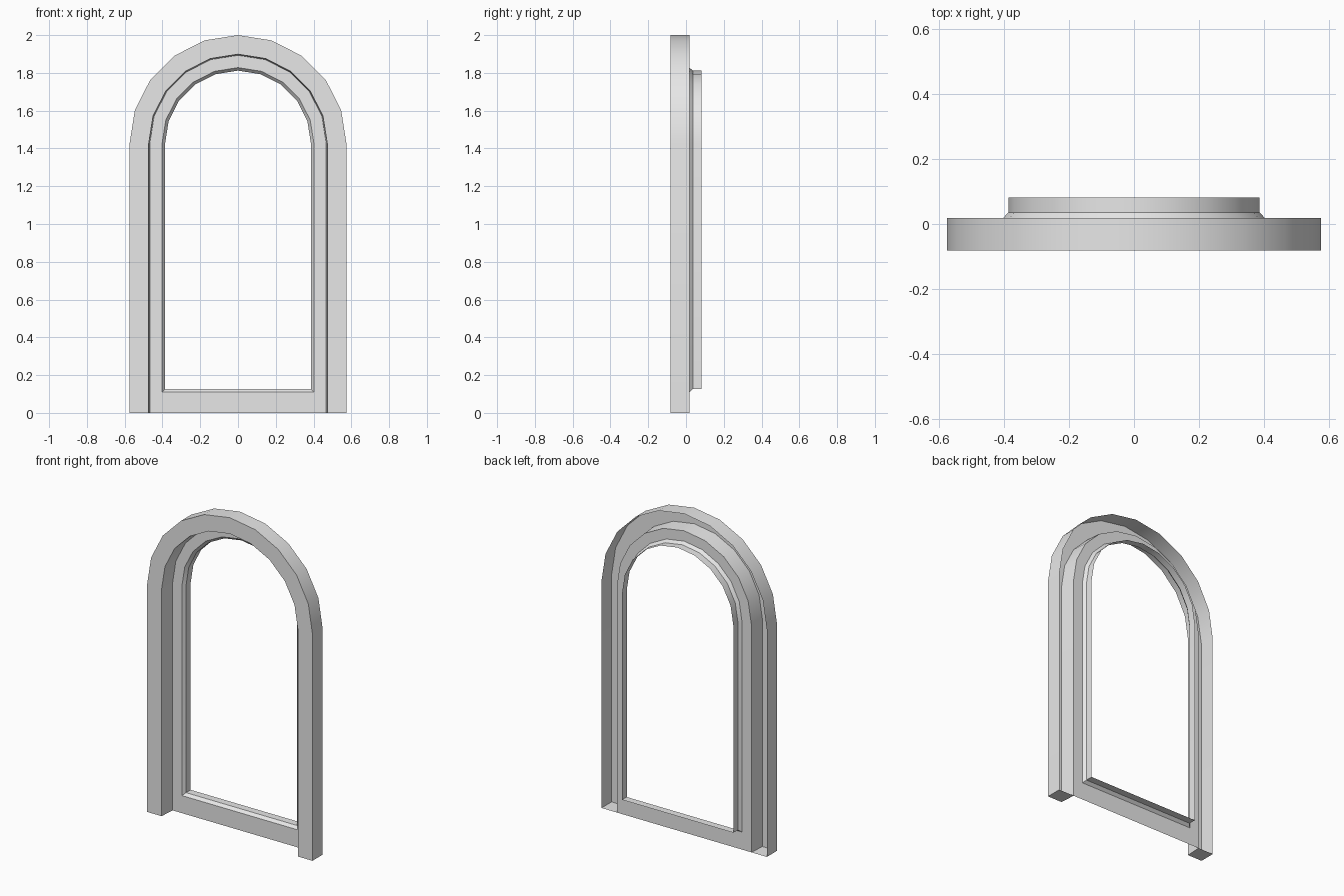
import bpy
import bmesh
from math import cos, sin, pi, radians

cube = bpy.data.objects.get("Cube")
if cube:
    bpy.data.objects.remove(cube, do_unlink=True)

SPRING = 1.426   # height where the arch begins
SEGMENTS = 10    # flat segments round the half circle
FRONT, FACE, BEVEL, BACK = -0.082, 0.018, 0.036, 0.082

grey = bpy.data.materials.new("plain grey")
grey.use_nodes = True
colour = (0.8, 0.8, 0.8, 1)
grey.diffuse_color = colour
grey.node_tree.nodes["Principled BSDF"].inputs["Base Color"].default_value = colour


def arch_line(bm, radius, y, bottom):
    """Arch outline from the foot at +x, over the top, to the foot at -x."""
    points = [(radius, bottom)]
    for i in range(SEGMENTS + 1):
        a = pi * i / SEGMENTS
        points.append((radius * cos(a), SPRING + radius * sin(a)))
    points.append((-radius, bottom))
    return [bm.verts.new((x, y, z)) for x, z in points]


def arch_shell(name, stations, closed_sill):
    """Skin a row of arch outlines; close with a sill or with two feet."""
    bm = bmesh.new()
    lines = [arch_line(bm, *s) for s in stations]
    for outer, inner in zip(lines, lines[1:]):
        for i in range(len(outer) - 1):
            bm.faces.new((outer[i], outer[i + 1], inner[i + 1], inner[i]))
        if closed_sill:
            bm.faces.new((outer[-1], outer[0], inner[0], inner[-1]))
    if not closed_sill:
        bm.faces.new([line[0] for line in lines])
        bm.faces.new([line[-1] for line in reversed(lines)])
    mesh = bpy.data.meshes.new(name)
    bm.to_mesh(mesh)
    bm.free()
    mesh.materials.append(grey)
    obj = bpy.data.objects.new(name, mesh)
    bpy.context.collection.objects.link(obj)
    bpy.ops.object.select_all(action="DESELECT")
    obj.select_set(True)
    bpy.context.view_layer.objects.active = obj
    bpy.ops.object.shade_smooth_by_angle(angle=radians(30))
    return obj


# Raised surround, hollow at the back, with closed feet
arch_shell("outer_surround", [
    (0.574, FACE, 0),
    (0.574, FRONT, 0),
    (0.473, FRONT, 0),
    (0.467, FACE, 0),
], closed_sill=False)

# Recessed frame with sill, bevelled edge and lining of the opening
arch_shell("inner_frame", [
    (0.467, FACE, 0),
    (0.402, FACE, 0.11),
    (0.386, BEVEL, 0.126),
    (0.386, BACK, 0.126),
], closed_sill=True)
